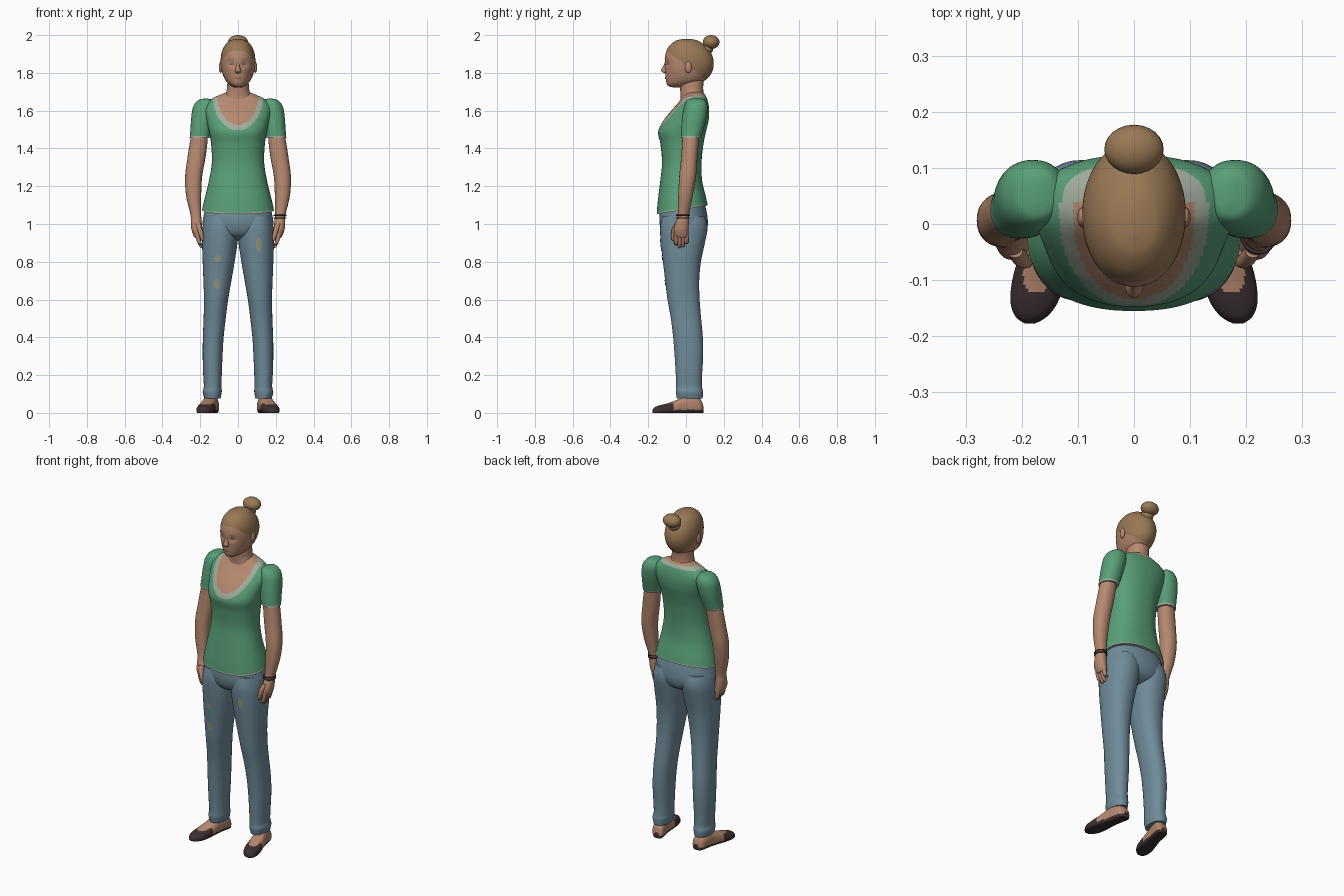
import bpy, bmesh, math
from mathutils import Vector
from mathutils.bvhtree import BVHTree


def material(name, r, g, b):
    m = bpy.data.materials.new(name)
    m.diffuse_color = (r, g, b, 1)
    return m


SKIN = material("skin", 0.47, 0.25, 0.16)
HAIR = material("hair", 0.32, 0.19, 0.09)
GREEN = material("shirt green", 0.10, 0.35, 0.19)
TRIM = material("shirt trim", 0.36, 0.42, 0.34)
DENIM = material("denim", 0.16, 0.26, 0.32)
SHOE = material("shoe leather", 0.045, 0.028, 0.03)
PATCH = material("worn patch", 0.30, 0.30, 0.20)
LIPS = material("lips", 0.36, 0.15, 0.10)
EYES = material("eyes", 0.20, 0.11, 0.08)


def finish(name, bm, mats, colour=None):
    bmesh.ops.recalc_face_normals(bm, faces=bm.faces)
    me = bpy.data.meshes.new(name)
    bm.to_mesh(me)
    bm.free()
    for m in mats:
        me.materials.append(m)
    ob = bpy.data.objects.new(name, me)
    bpy.context.collection.objects.link(ob)
    if colour:
        for f in me.polygons:
            f.material_index = colour(f.center)
    bpy.ops.object.select_all(action='DESELECT')
    ob.select_set(True)
    bpy.context.view_layer.objects.active = ob
    bpy.ops.object.shade_smooth_by_angle(angle=math.radians(50))
    return ob


def smooth_rows(rows, n):
    """Catmull-Rom interpolation between key cross-sections."""
    rows = [tuple(r) + (0,) * (6 - len(r)) for r in rows]
    k, out = len(rows), []
    for i in range(k - 1):
        a, b, c, d = rows[max(i - 1, 0)], rows[i], rows[i + 1], rows[min(i + 2, k - 1)]
        for j in range(n):
            t = j / n
            out.append([0.5 * (2 * q + (r - p) * t + (2 * p - 5 * q + 4 * r - s) * t * t
                               + (3 * q - p - 3 * r + s) * t ** 3)
                        for p, q, r, s in zip(a, b, c, d)])
    return out + [rows[-1]]


def loft(name, rows, mats, colour=None, side=1, power=2.2, segs=36, n=4, place=None):
    """Rows are (height, x min, x max, y min, y max, tilt)."""
    bm = bmesh.new()
    rings = []
    for t, a0, a1, b0, b1, tilt in smooth_rows(rows, n):
        ring = []
        for i in range(segs):
            u = 2 * math.pi * i / segs
            c, s = math.cos(u), math.sin(u)
            x = (a0 + a1) / 2 + (a1 - a0) / 2 * math.copysign(abs(c) ** (2 / power), c)
            dy = (b1 - b0) / 2 * math.copysign(abs(s) ** (2 / power), s)
            v = Vector((x, (b0 + b1) / 2 + dy, t + tilt * dy))
            if place:
                v = place(v)
            v.x *= side
            ring.append(bm.verts.new(v))
        rings.append(ring)
    for r0, r1 in zip(rings, rings[1:]):
        for i in range(segs):
            j = (i + 1) % segs
            bm.faces.new((r0[i], r0[j], r1[j], r1[i]))
    bm.faces.new(rings[0])
    bm.faces.new(rings[-1])
    return finish(name, bm, mats, colour)


def sym(rows):
    return [(r[0], -r[1]) + tuple(r[1:]) for r in rows]


def ball(name, centre, size, mat):
    bm = bmesh.new()
    bmesh.ops.create_uvsphere(bm, u_segments=24, v_segments=14, radius=1)
    for v in bm.verts:
        v.co = Vector([c + q * s for c, q, s in zip(centre, v.co, size)])
    return finish(name, bm, [mat])


def plate(name, target, x, z, rx, rz, mat):
    """Thin oval laid on the front of another part."""
    me = target.data
    tree = BVHTree.FromPolygons([v.co for v in me.vertices], [p.vertices[:] for p in me.polygons])

    def hit(px, pz):
        p = tree.ray_cast(Vector((px, -1, pz)), Vector((0, 1, 0)))[0]
        return bm.verts.new(p + Vector((0, -0.003, 0)))
    bm = bmesh.new()
    mid = hit(x, z)
    rings = [[hit(x + rx * f * math.cos(a * math.pi / 8), z + rz * f * math.sin(a * math.pi / 8))
              for a in range(16)] for f in (0.5, 1)]
    for i in range(16):
        j = (i + 1) % 16
        bm.faces.new((mid, rings[0][i], rings[0][j]))
        bm.faces.new((rings[0][i], rings[1][i], rings[1][j], rings[0][j]))
    finish(name, bm, [mat])


# Head, with the hairline as a slanted line from forehead to nape
def eye_sockets(v):
    if v.y < -0.04:
        for sx in (-0.034, 0.034):
            v.y += 0.009 * math.exp(-((v.x - sx) / 0.018) ** 2 - ((v.z - 1.847) / 0.015) ** 2)
    return v


head = loft("head", sym([
    (1.979, 0.012, -0.02, 0.03), (1.970, 0.045, -0.055, 0.065), (1.945, 0.070, -0.087, 0.10),
    (1.910, 0.086, -0.106, 0.13), (1.870, 0.092, -0.112, 0.145), (1.830, 0.090, -0.112, 0.145),
    (1.790, 0.080, -0.109, 0.13), (1.760, 0.066, -0.106, 0.10), (1.740, 0.048, -0.101, 0.06),
    (1.728, 0.030, -0.088, 0.03), (1.722, 0.010, -0.06, 0.0)]), [SKIN, HAIR],
    lambda c: int(c.z > 1.92 - 0.75 * (c.y + 0.105)), power=2.05, segs=64, n=6, place=eye_sockets)
loft("nose", sym([(1.868, 0.006, -0.110, -0.08), (1.845, 0.009, -0.116, -0.08),
                  (1.818, 0.014, -0.131, -0.08), (1.806, 0.017, -0.128, -0.08),
                  (1.798, 0.009, -0.114, -0.08)]), [SKIN], segs=16)
plate("mouth", head, 0, 1.772, 0.023, 0.007, LIPS)
for s, tag in ((1, "left"), (-1, "right")):
    plate(tag + "_eye", head, s * 0.034, 1.846, 0.014, 0.005, EYES)
    plate(tag + "_eyebrow", head, s * 0.036, 1.870, 0.020, 0.003, HAIR)
    ball(tag + "_ear", (s * 0.092, 0.012, 1.83), (0.009, 0.018, 0.03), SKIN)
ball("hair_bun", (0, 0.133, 1.963), (0.053, 0.044, 0.037), HAIR)
ball("bun_base", (0, 0.108, 1.925), (0.036, 0.035, 0.03), HAIR)
loft("neck", sym([(1.79, 0.054, -0.03, 0.10), (1.74, 0.057, -0.034, 0.092),
                  (1.70, 0.062, -0.03, 0.092), (1.67, 0.078, -0.028, 0.098),
                  (1.64, 0.10, -0.03, 0.10)]), [SKIN])


# Shirt body with scoop neckline
def shirt_colour(c):
    if c.z - 0.17 * (c.y + 0.02) < 1.084:
        return 1
    if c.y < 0.04:
        if math.hypot(c.x / 0.108, (c.z - 1.68) / 0.155) < 1:
            return 2
        return int(math.hypot(c.x / 0.134, (c.z - 1.68) / 0.185) < 1)
    return 2 if c.z > 1.686 else int(c.z > 1.670)


loft("shirt_body", sym([
    (1.075, 0.190, -0.155, 0.115, 0.17), (1.13, 0.178, -0.150, 0.105, 0.12),
    (1.22, 0.156, -0.138, 0.086, 0.05), (1.32, 0.139, -0.127, 0.082),
    (1.42, 0.142, -0.135, 0.092), (1.49, 0.154, -0.147, 0.106),
    (1.55, 0.166, -0.118, 0.120), (1.60, 0.176, -0.078, 0.123),
    (1.635, 0.170, -0.047, 0.119), (1.662, 0.140, -0.027, 0.112),
    (1.682, 0.100, -0.014, 0.102), (1.698, 0.060, -0.004, 0.09)]),
    [GREEN, TRIM, SKIN], shirt_colour, power=2.3, segs=120, n=9)

# Jeans seat
loft("jeans_seat", sym([
    (1.12, 0.165, -0.125, 0.095), (1.05, 0.181, -0.140, 0.112), (0.99, 0.186, -0.138, 0.115),
    (0.945, 0.150, -0.118, 0.098), (0.92, 0.090, -0.075, 0.06), (0.91, 0.03, -0.03, 0.02)]),
    [DENIM], segs=48)


# Foot splayed outward, flattened against the ground
def foot_place(v):
    return Vector((v.x + 0.15 - 0.2 * v.z, v.z, max(v.y, 0)))


def foot_colour(c):
    off = abs(abs(c.x) - 0.15 + 0.2 * c.y)
    opening = c.y > -0.07 or (off / 0.032) ** 2 + ((c.y + 0.07) / 0.055) ** 2 < 1
    return int(c.z < 0.016 or not opening)


legs = {}
for s, tag in ((1, "left"), (-1, "right")):
    legs[s] = loft(tag + "_jeans_leg", [
        (1.04, 0.010, 0.176, -0.125, 0.100), (0.98, 0.0, 0.188, -0.137, 0.114),
        (0.90, 0.003, 0.190, -0.133, 0.100), (0.80, 0.018, 0.187, -0.122, 0.079),
        (0.70, 0.035, 0.183, -0.110, 0.070), (0.60, 0.052, 0.180, -0.098, 0.072),
        (0.50, 0.065, 0.182, -0.080, 0.080), (0.40, 0.076, 0.186, -0.068, 0.089),
        (0.30, 0.082, 0.187, -0.060, 0.091), (0.20, 0.086, 0.184, -0.054, 0.085),
        (0.14, 0.087, 0.181, -0.052, 0.085), (0.11, 0.086, 0.187, -0.054, 0.090),
        (0.075, 0.093, 0.178, -0.048, 0.088)], [DENIM], side=s, segs=40)
    loft(tag + "_foot", [(y, -w, w, -0.012, h) for y, w, h in (
        (0.092, 0.015, 0.035), (0.078, 0.034, 0.07), (0.04, 0.038, 0.095), (0.0, 0.038, 0.09),
        (-0.05, 0.043, 0.068), (-0.10, 0.047, 0.050), (-0.14, 0.042, 0.040),
        (-0.165, 0.028, 0.030), (-0.177, 0.010, 0.016))],
        [SKIN, SHOE], foot_colour, side=s, segs=48, n=6, place=foot_place, power=2.4)

    # Sleeve and bare arm
    loft(tag + "_sleeve", [
        (1.664, 0.160, 0.180, 0.035, 0.075), (1.655, 0.135, 0.212, 0.008, 0.100),
        (1.62, 0.120, 0.238, -0.010, 0.114), (1.56, 0.128, 0.248, -0.020, 0.108),
        (1.50, 0.140, 0.252, -0.025, 0.092), (1.455, 0.150, 0.256, -0.026, 0.078)],
        [GREEN, TRIM], lambda c: int(c.z < 1.464), side=s, n=6)
    loft(tag + "_arm", [
        (1.48, 0.160, 0.245, -0.018, 0.070), (1.42, 0.163, 0.257, -0.021, 0.066),
        (1.34, 0.174, 0.269, -0.027, 0.060), (1.25, 0.190, 0.280, -0.036, 0.053),
        (1.15, 0.195, 0.275, -0.041, 0.036), (1.05, 0.195, 0.252, -0.044, 0.016),
        (1.01, 0.192, 0.250, -0.054, 0.015), (0.97, 0.188, 0.246, -0.064, 0.014),
        (0.94, 0.185, 0.236, -0.060, 0.012), (0.925, 0.190, 0.226, -0.050, 0.004)],
        [SKIN], side=s)
    # Fingers and thumb
    for i in range(4):
        y, tip = -0.052 + i * 0.018, (0.887, 0.874, 0.877, 0.895)[i]
        pts = ((0.955, 0.215, 0.012), (0.93, 0.213, 0.0115), (0.90, 0.204, 0.010),
               (tip + 0.004, 0.194, 0.008), (tip, 0.192, 0.003))
        loft(f"{tag}_finger_{i + 1}", [(z, x - r, x + r, y - r, y + r) for z, x, r in pts],
             [SKIN], side=s, segs=12, n=3)
    loft(tag + "_thumb", [(z, x - r, x + r, y - r, y + r) for z, x, y, r in (
        (1.005, 0.212, -0.046, 0.014), (0.97, 0.202, -0.062, 0.014),
        (0.935, 0.193, -0.068, 0.011), (0.915, 0.189, -0.068, 0.008),
        (0.91, 0.188, -0.067, 0.003))], [SKIN], side=s, segs=12, n=3)

# Worn patches on the jeans
for i, (s, x, z, rx, rz) in enumerate(((1, 0.11, 0.89, 0.016, 0.036), (-1, -0.107, 0.816, 0.017, 0.019),
                                       (-1, -0.112, 0.683, 0.018, 0.026))):
    plate(f"worn_patch_{i + 1}", legs[s], x, z, rx, rz, PATCH)

# Two thin bangles on the left wrist
for i, z in enumerate((1.032, 1.046)):
    bpy.ops.mesh.primitive_torus_add(location=(0.2225, -0.016, z), major_segments=28, minor_segments=8,
                                     major_radius=0.033, minor_radius=0.0035)
    ob = bpy.context.object
    ob.name = f"bangle_{i + 1}"
    ob.scale = (0.94, 1.05, 1)
    ob.data.materials.append(SHOE)
    bpy.ops.object.shade_smooth_by_angle(angle=math.radians(50))
